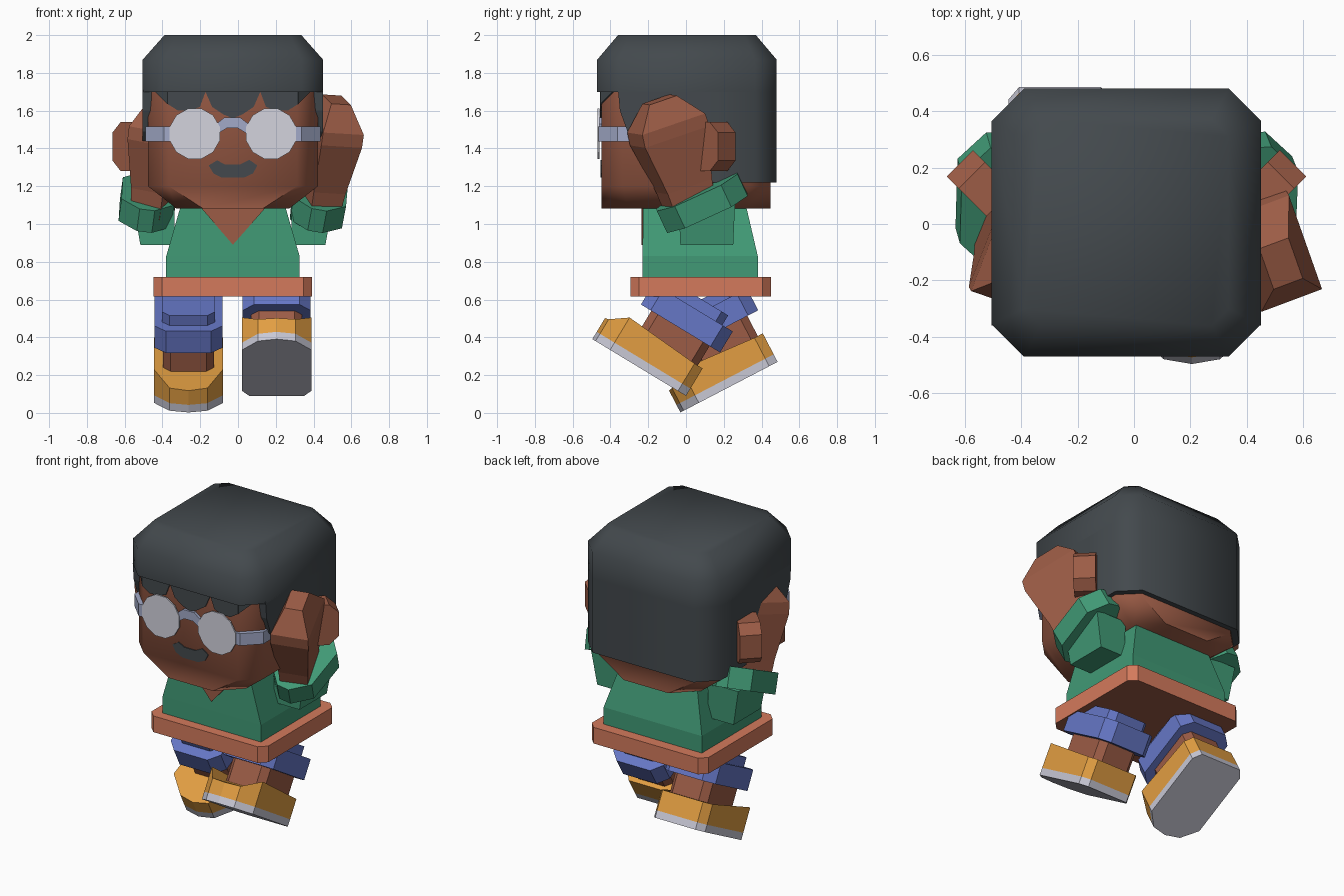
import bpy, bmesh, math
from mathutils import Vector, Matrix

if "Cube" in bpy.data.objects:
    bpy.data.objects.remove(bpy.data.objects["Cube"])


def mat(name, r, g, b):
    m = bpy.data.materials.new(name)
    lin = [((c / 255 + 0.055) / 1.055) ** 2.4 for c in (r, g, b)]
    m.diffuse_color = (*lin, 1)
    m.use_nodes = True
    m.node_tree.nodes["Principled BSDF"].inputs["Base Color"].default_value = m.diffuse_color
    return m


SKIN = mat("brown skin", 156, 92, 70)
HAIR = mat("charcoal", 67, 73, 77)
GREEN = mat("green cloth", 65, 154, 118)
HEM = mat("terracotta", 212, 122, 92)
BLUE = mat("blue cloth", 102, 119, 198)
ORANGE = mat("orange leather", 226, 158, 66)
SOLE = mat("pale rubber", 200, 200, 213)
LENS = mat("pale lens", 211, 211, 222)
FRAME = mat("lavender frame", 162, 170, 200)
CX = -0.027  # middle plane of head and body


def loft(name, rings, m, M=Matrix(), smooth=0):
    """Skin a stack of equal-length point rings and cap both ends."""
    bm = bmesh.new()
    vs = [[bm.verts.new(M @ Vector(p)) for p in r] for r in rings]
    n = len(vs[0])
    for a, b in zip(vs, vs[1:]):
        for i in range(n):
            bm.faces.new((a[i], a[(i + 1) % n], b[(i + 1) % n], b[i]))
    bm.faces.new(vs[0][::-1])
    bm.faces.new(vs[-1])
    bmesh.ops.recalc_face_normals(bm, faces=bm.faces)
    me = bpy.data.meshes.new(name)
    bm.to_mesh(me)
    bm.free()
    me.materials.append(m)
    ob = bpy.data.objects.new(name, me)
    bpy.context.collection.objects.link(ob)
    if smooth:
        bpy.ops.object.select_all(action='DESELECT')
        bpy.context.view_layer.objects.active = ob
        ob.select_set(True)
        bpy.ops.object.shade_smooth_by_angle(angle=math.radians(smooth))
    return ob


def rect(hx, hy, z, cx=0, cy=0):
    return [(cx + x * hx, cy + y * hy, z) for x, y in ((1, -1), (1, 1), (-1, 1), (-1, -1))]


def octa(hx, hy, c, z, cx=0, cy=0):
    """Rectangle with cut corners at height z."""
    q = [(hx, -hy + c), (hx, hy - c), (hx - c, hy), (-hx + c, hy),
         (-hx, hy - c), (-hx, -hy + c), (-hx + c, -hy), (hx - c, -hy)]
    return [(cx + x, cy + y, z) for x, y in q]


def prism(name, pts, z0, z1, m, M=Matrix(), smooth=0):
    return loft(name, [[(x, y, z) for x, y in pts] for z in (z0, z1)], m, M, smooth)


def plate(name, pts, y, m, t=0.009):
    """Thin plate in the xz plane whose front is at y."""
    return loft(name, [[(x, yy, z) for x, z in pts] for yy in (y, y + t)], m)


def along(origin, axis, turn=0):
    q = Vector((0, 0, 1)).rotation_difference(Vector(axis))
    return (Matrix.Translation(origin) @ q.to_matrix().to_4x4()
            @ Matrix.Rotation(math.radians(turn), 4, 'Z'))


# head
loft("head", [octa(0.30, 0.447, 0.14, 1.083, CX), octa(0.45, 0.447, 0.11, 1.20, CX),
              octa(0.45, 0.447, 0.11, 1.78, CX)], SKIN, smooth=52)

# hair: cap, back block, side locks, fringe
loft("hair_cap", [octa(0.4775, 0.475, 0.115, 1.70, CX, 0.005),
                  octa(0.4775, 0.475, 0.115, 1.87, CX, 0.005),
                  octa(0.3625, 0.365, 0.06, 2.0, CX, 0.005)], HAIR, smooth=50)
prism("hair_back", [(CX + x, y) for x, y in
      [(-.4775, .12), (.4775, .12), (.4775, .365), (.3625, .48), (-.3625, .48), (-.4775, .365)]],
      1.22, 1.71, HAIR, smooth=50)
lock = [(-.36, 1.71), (-.35, 1.6), (-.31, 1.49), (-.26, 1.44), (-.2, 1.49), (.03, 1.5),
        (.1, 1.22), (.13, 1.22), (.13, 1.71)]
for s, side in ((-1, "left"), (1, "right")):
    loft(f"hair_lock_{side}", [[(CX + s * x, y, z) for y, z in lock] for x in (0.43, 0.4775)], HAIR)
    # fringe corner on the cut edge of the head
    loft(f"fringe_corner_{side}", [[(CX + s * (.34 + o), -.447 - o, 1.635), (CX + s * (.405 + o), -.382 - o, 1.70),
                                    (CX + s * (.34 + o), -.447 - o, 1.72)] for o in (-.01, .006)], HAIR)
fringe = [(0, 1.56), (.05, 1.58), (.11, 1.62), (.145, 1.70), (.175, 1.62), (.23, 1.60),
          (.29, 1.60), (.345, 1.635), (.345, 1.72)]
plate("hair_fringe", [(CX + x, z) for x, z in fringe] +
      [(CX - x, z) for x, z in reversed(fringe[1:])], -0.454, HAIR)

# mouth
plate("mouth", [(-.155, 1.31), (-.11, 1.337), (-.07, 1.315), (.01, 1.315), (.06, 1.34), (.102, 1.31),
                (.08, 1.268), (.03, 1.245), (-.085, 1.245), (-.13, 1.268)], -0.453, HAIR)

# glasses
for s, side in ((-1, "left"), (1, "right")):
    c = CX + s * 0.202
    plate(f"lens_{side}", [(c + .138 * math.cos(math.tau * (i + .5) / 12),
                            1.478 + .138 * math.sin(math.tau * (i + .5) / 12)) for i in range(12)],
          -0.468, LENS, 0.009)
    prism(f"glasses_arm_{side}", [(CX + s * x, y) for x, y in
          [(.463, .1), (.463, -.363), (.364, -.462), (.15, -.462), (.15, -.43), (.3, -.41), (.42, -.3), (.42, .1)]],
          1.437, 1.515, FRAME)
plate("glasses_bridge", [(-.115, 1.53), (-.07, 1.565), (.01, 1.565), (.055, 1.53), (.045, 1.48),
                         (.0, 1.507), (-.06, 1.507), (-.105, 1.48)], -0.464, FRAME, 0.018)

# ears: cut-corner slabs turned 45 degrees
ear = [(-.2, 1.28), (-.06, 1.28), (0, 1.335), (0, 1.485), (-.06, 1.54), (-.2, 1.54)]
for s, side in ((-1, "left"), (1, "right")):
    k = math.sqrt(0.5)
    loft(f"ear_{side}", [[(CX + s * (.59 + k * (e + t)), .215 + k * (e - t), z) for e, z in ear]
                         for t in (-.066, .066)], SKIN)

# shirt, neckline and hem
loft("shirt", [rect(.353, .305, .70, CX, .075), rect(.353, .305, .83, CX, .075),
               rect(.275, .272, 1.10, CX, .045)], GREEN)
plate("neckline", [(-.195, 1.085), (.145, 1.085), (CX, .89)], -0.236, SKIN)
hem = loft("shirt_hem", [octa(.42, .373, .045, z, CX, .078) for z in (.615, .72)], HEM)
hem.data.materials.append(SKIN)
for p in hem.data.polygons:
    if p.normal.z < -0.9:
        p.material_index = 1

# raised arms: shoulder, cuff, flared forearm and hand
for s, side, base, lean, cuff in (
        (-1, "left", (-.45, .03, 1.06), (.09, -.27, .95), (.12, -.42, .9)),
        (1, "right", (.42, .03, 1.06), (.16, -.27, .95), (.17, -.42, .9))):
    loft(f"shoulder_{side}", [rect(.09, .14, .89, CX + s * .40, .11),
                              rect(.11, .15, 1.12, CX + s * .42, .11)], GREEN)
    loft(f"sleeve_cuff_{side}", [octa(.14, .235, .10, z) for z in (-.065, .065)], GREEN,
         along((CX + s * .455, .085, 1.115), cuff))
    loft(f"arm_{side}", [rect(.08, .115, 0), rect(.09, .13, .15), rect(.115, .19, .43),
                         rect(.115, .185, .50), rect(.055, .08, .63)], SKIN, along(base, lean, s * 20))

# legs in running pose, each built in the frame of its foot (y to the toe, z up the shin)
half = [(.145, 0), (.183, .05), (.183, .47), (.10, .56)]
foot = half + [(0, .58)] + [(-x, y) for x, y in reversed(half)]
tops = {0: .17, .05: .17, .47: .20, .56: .135, .58: .13}
for side, x, heel, toe in (("left", -.262, (.485, .27), (-.015, .01)),
                           ("right", .205, (.0, .09), (-.495, .39))):
    d = Vector((0, toe[0] - heel[0], toe[1] - heel[1])).normalized()
    X = Vector((-1, 0, 0))
    M = Matrix((X, d, X.cross(d))).transposed().to_4x4()
    M.translation = (x, *heel)
    prism(f"shoe_sole_{side}", foot, 0, .045, SOLE, M)
    loft(f"shoe_{side}", [[(u, v, .045) for u, v in foot], [(u, v, .11) for u, v in foot],
                          [(u, v, tops[v]) for u, v in foot]], ORANGE, M)
    loft(f"shin_{side}", [octa(.135, .18, .04, z, 0, .21) for z in (.1, .4)], SKIN, M)
    loft(f"trouser_cuff_{side}", [octa(.18, .245, .06, z, 0, .21) for z in (.29, .42)], BLUE, M)
    loft(f"trouser_leg_{side}", [octa(.14, .18, .04, z, 0, .21) for z in (.40, .48)], BLUE, M)
